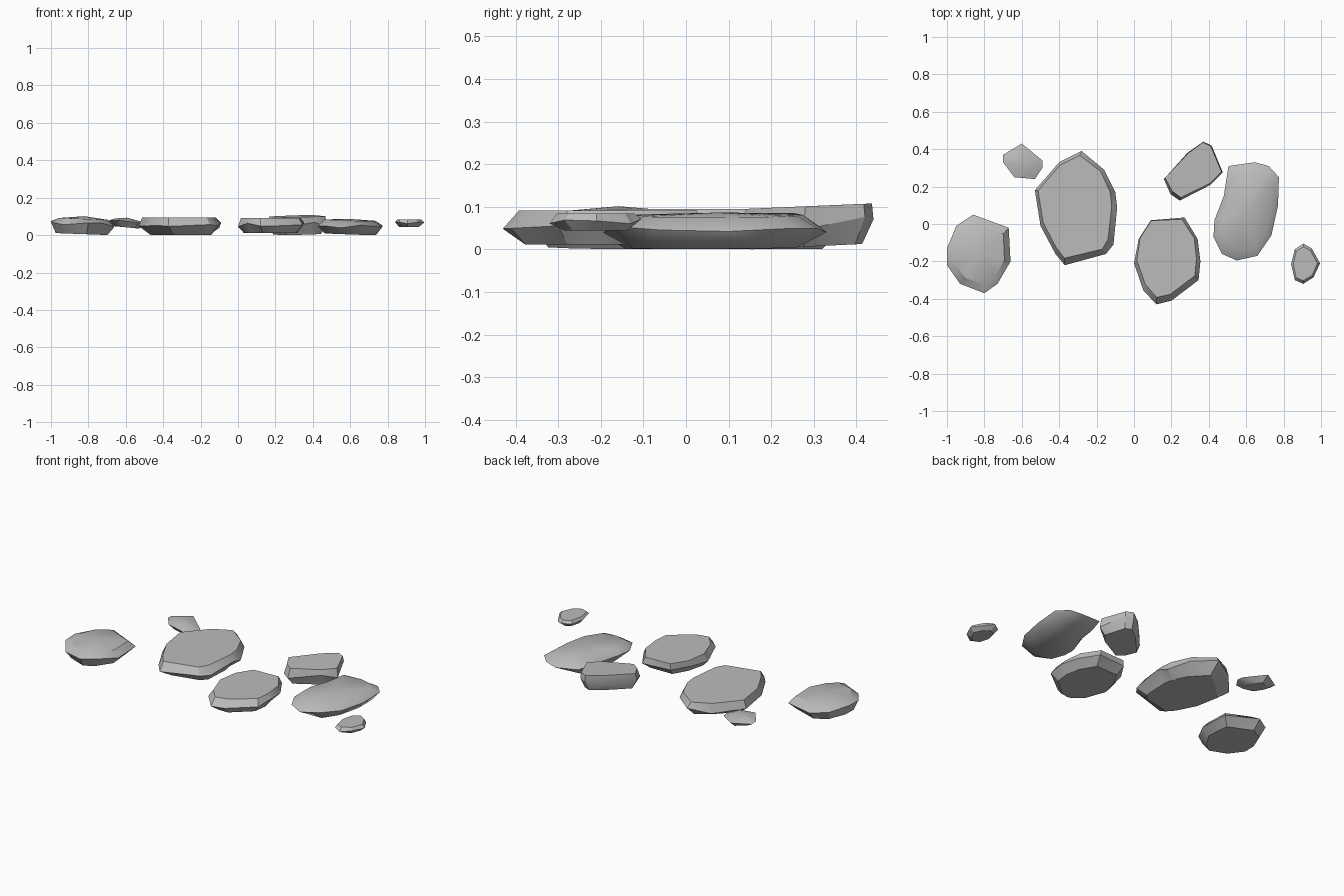
import bpy, bmesh, math, random
from mathutils import Vector

random.seed(4)
if "Cube" in bpy.data.objects:
    bpy.data.objects.remove(bpy.data.objects["Cube"])

grey = bpy.data.materials.new("stone grey")
grey.use_nodes = True
colour = (0.5, 0.5, 0.5, 1)
grey.diffuse_color = colour
grey.node_tree.nodes["Principled BSDF"].inputs["Base Color"].default_value = colour


def stone(name, outline, low, high, top=0.88, base=0.72, tilt=(0, 0),
          shift=(0, 0), dome=0.0, angle=25, belt=0.55):
    """Flat stone: bottom rim, ragged belt along the outline, top rim."""
    points = [Vector((x, y, 0)) for x, y in outline]
    centre = sum(points, Vector()) / len(points)
    height = high - low
    bm = bmesh.new()

    def ring(scale, level, wobble, lean, move=(0, 0)):
        verts = []
        for p in points:
            d = p - centre
            s = scale * (1 + random.uniform(-wobble, wobble) * 0.5)
            z = low + height * level + lean * (d.x * tilt[0] + d.y * tilt[1])
            if scale == 1:
                s = 1
                z += height * random.uniform(-wobble, wobble)
            verts.append(bm.verts.new((centre.x + d.x * s + move[0],
                                       centre.y + d.y * s + move[1], z)))
        return verts

    rings = [ring(base, 0, 0.1, 1),
             ring(1, belt, 0.15, 1),
             ring(top, 1 - dome, 0.05, 1, shift)]
    n = len(points)
    for a, b in zip(rings, rings[1:]):
        for i in range(n):
            j = (i + 1) % n
            bm.faces.new((a[i], a[j], b[j], b[i]))
    bm.faces.new(rings[0])
    cap = bm.faces.new(rings[-1])
    # Raised crown on the rounder stones
    if dome:
        crown = bmesh.ops.poke(bm, faces=[cap])["verts"][0]
        crown.co.z = high
    bmesh.ops.triangulate(bm, faces=[f for f in bm.faces if len(f.verts) == 4])
    bmesh.ops.recalc_face_normals(bm, faces=bm.faces)
    mesh = bpy.data.meshes.new(name)
    bm.to_mesh(mesh)
    bm.free()
    mesh.materials.append(grey)
    obj = bpy.data.objects.new(name, mesh)
    bpy.context.collection.objects.link(obj)
    bpy.ops.object.select_all(action='DESELECT')
    obj.select_set(True)
    bpy.context.view_layer.objects.active = obj
    bpy.ops.object.shade_smooth_by_angle(angle=math.radians(angle))
    return obj


# Stones on the right half
stone("far_right_stone",
      [(-.86, .05), (-.67, -.02), (-.66, -.2), (-.73, -.32), (-.8, -.37),
       (-.93, -.32), (-1, -.22), (-1, -.13), (-.95, -.01)],
      .02, .115, top=.78, base=.8, tilt=(-.03, 0), shift=(.01, 0), dome=.15, angle=35)
stone("back_right_pebble",
      [(-.7, .37), (-.6, .43), (-.49, .34), (-.49, .3), (-.53, .24),
       (-.64, .25), (-.7, .33)],
      .055, .107, top=.6, base=.6, tilt=(-.06, 0), dome=.2, angle=35)
stone("large_stone",
      [(-.28, .39), (-.16, .29), (-.1, .17), (-.09, .09), (-.11, -.11),
       (-.15, -.16), (-.37, -.22), (-.42, -.16), (-.5, -.01), (-.53, .18),
       (-.4, .33)],
      .015, .109, top=.91, base=.75, shift=(-.01, .01))

# Stones on the left half
stone("front_stone",
      [(.09, .02), (.27, .035), (.34, -.08), (.355, -.2), (.345, -.3),
       (.2, -.41), (.12, -.43), (.05, -.355), (0, -.21), (.025, -.08)],
      .025, .105, top=.9, base=.8, shift=(-.005, .015))
stone("back_left_stone",
      [(.37, .44), (.415, .42), (.475, .275), (.41, .21), (.245, .125),
       (.195, .16), (.16, .24), (.285, .38)],
      .02, .115, top=.94, base=.8, tilt=(0, .04), shift=(0, .005))
stone("rounded_stone",
      [(.505, .31), (.645, .33), (.72, .31), (.775, .25), (.77, .1),
       (.735, -.06), (.66, -.17), (.55, -.195), (.47, -.16), (.425, -.07),
       (.43, .02), (.48, .15)],
      .02, .1, top=.78, base=.78, tilt=(-.03, .01), dome=.08, angle=60)
stone("far_left_pebble",
      [(.905, -.105), (.95, -.13), (.995, -.21), (.96, -.285), (.905, -.32),
       (.86, -.3), (.84, -.215), (.86, -.135)],
      .058, .098, top=.84, base=.7)

# Rest the lowest stone on the ground
bpy.context.view_layer.update()
stones = [o for o in bpy.data.objects if o.type == 'MESH' and grey.name in o.data.materials]
floor = min(v.co.z for o in stones for v in o.data.vertices)
for o in stones:
    for v in o.data.vertices:
        v.co.z -= floor
